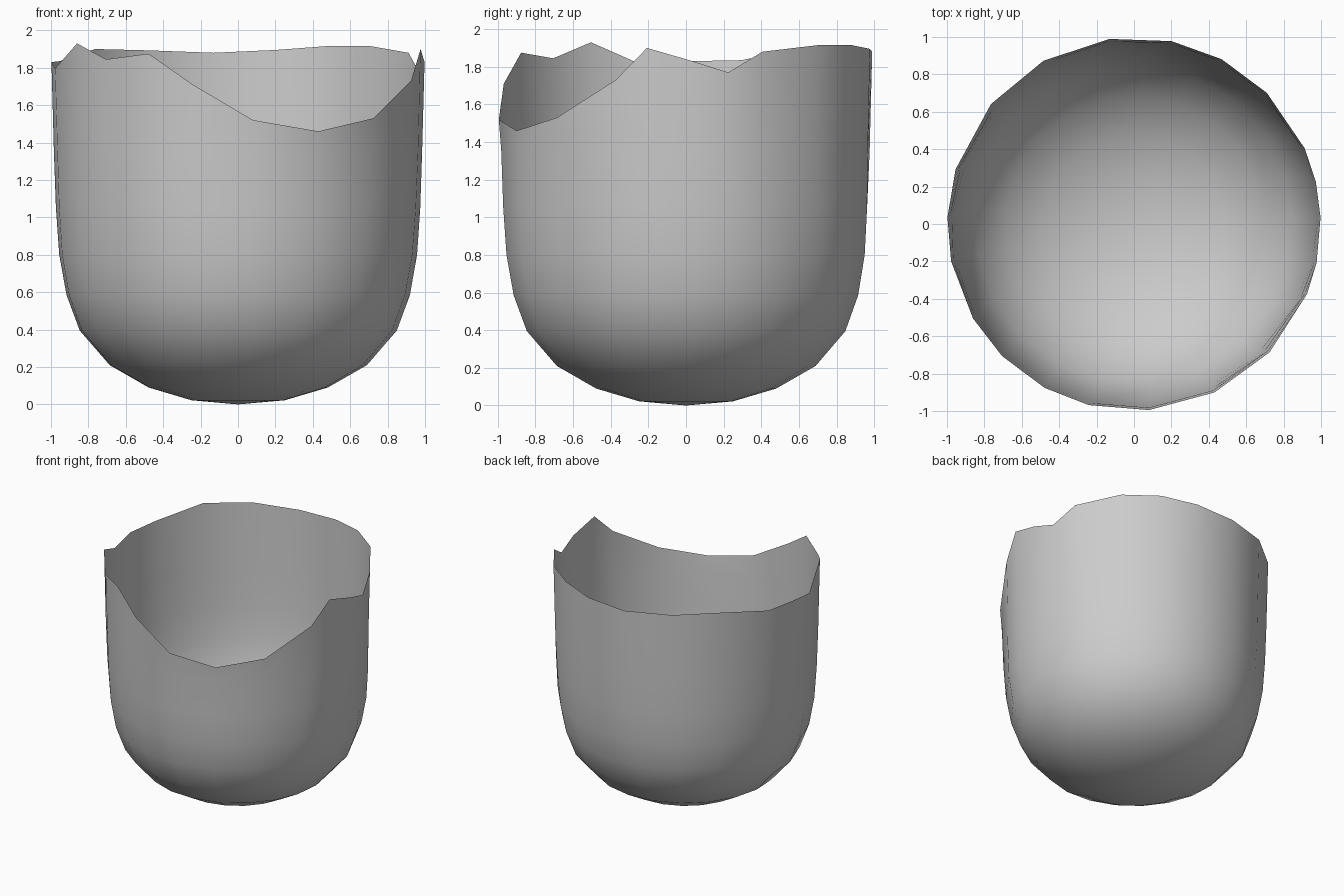
import bpy, bmesh, math

if "Cube" in bpy.data.objects:
    bpy.data.objects.remove(bpy.data.objects["Cube"])

# Broken rim: (angle in degrees, height)
RIM = [(2, 1.83), (13, 1.77), (24, 1.88), (44.6, 1.915), (62, 1.915), (78.4, 1.895),
       (97.5, 1.88), (119, 1.893), (140, 1.90), (163, 1.835), (178, 1.83),
       (191.5, 1.795), (210.4, 1.93), (225, 1.845), (241.4, 1.875), (256, 1.71),
       (274.6, 1.52), (295.5, 1.46), (316.6, 1.53), (338, 1.73), (348, 1.90)]
# Rounded wall profile: (radius, height)
PROFILE = [(0.25, 0.022), (0.48, 0.09), (0.69, 0.21), (0.85, 0.395), (0.92, 0.585),
           (0.958, 0.8), (0.975, 1.05), (0.985, 1.35)]
RIM_RADIUS = 0.998

clay = bpy.data.materials.new("plain grey")
clay.diffuse_color = (0.6, 0.6, 0.6, 1)
clay.use_nodes = True
clay.node_tree.nodes["Principled BSDF"].inputs["Base Color"].default_value = clay.diffuse_color

bm = bmesh.new()
n = len(RIM)


def ring(radius, height, blend):
    """Ring of vertices; blend 1 follows the rim spacing, 0 is even."""
    verts = []
    for i, (angle, top) in enumerate(RIM):
        a = math.radians(angle * blend + (2 + i * 360 / n) * (1 - blend))
        z = top if height is None else height
        verts.append(bm.verts.new((radius * math.cos(a), radius * math.sin(a), z)))
    return verts


# Rounded bottom and wall, ending at the jagged rim
rings = [ring(r, z, min(1, z / 1.4)) for r, z in PROFILE]
rings.append(ring(RIM_RADIUS, None, 1))
base = bm.verts.new((0, 0, 0))
for i in range(n):
    j = (i + 1) % n
    bm.faces.new((base, rings[0][j], rings[0][i]))
    for low, high in zip(rings, rings[1:]):
        bm.faces.new((low[i], low[j], high[j], high[i]))
for f in bm.faces:
    f.smooth = True

mesh = bpy.data.meshes.new("broken_cup")
bm.to_mesh(mesh)
bm.free()
mesh.materials.append(clay)
bpy.context.collection.objects.link(bpy.data.objects.new("broken_cup", mesh))
